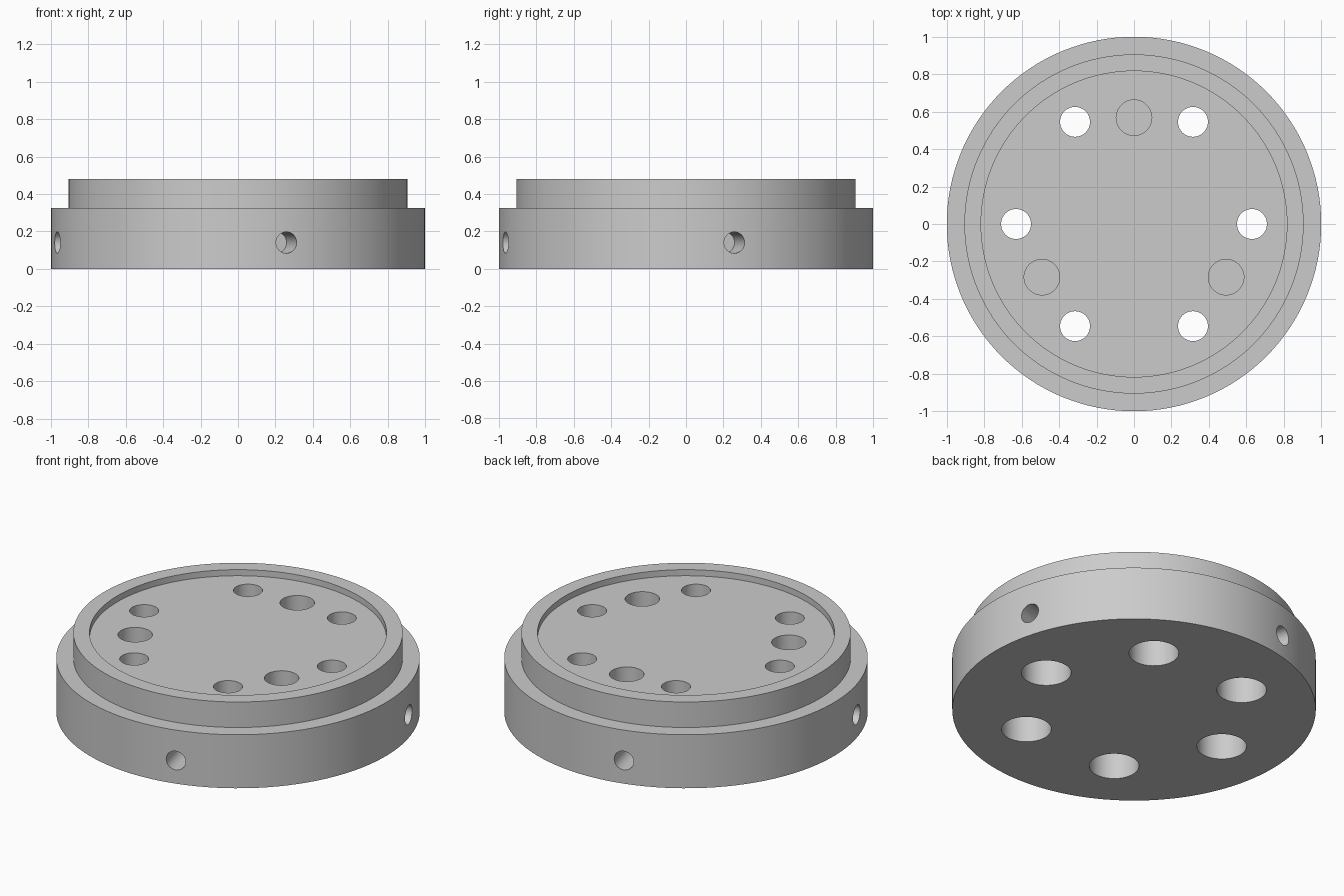
import bpy
import bmesh
import math
from mathutils import Matrix, Vector

cube = bpy.data.objects.get("Cube")
if cube:
    bpy.data.objects.remove(cube, do_unlink=True)


def add_lathe(bm, profile, segments, matrix=Matrix()):
    """Turned solid from (radius, height) pairs, with a flat cap at each end."""
    rings = []
    for radius, height in profile:
        ring = []
        for i in range(segments):
            a = math.tau * i / segments
            ring.append(bm.verts.new(matrix @ Vector((radius * math.cos(a), radius * math.sin(a), height))))
        rings.append(ring)
    faces = [bm.faces.new(rings[0][::-1]), bm.faces.new(rings[-1])]
    for low, high in zip(rings, rings[1:]):
        for i in range(segments):
            j = (i + 1) % segments
            faces.append(bm.faces.new((low[i], low[j], high[j], high[i])))
    bmesh.ops.recalc_face_normals(bm, faces=faces)


def make_object(name, bm):
    mesh = bpy.data.meshes.new(name)
    bm.to_mesh(mesh)
    bm.free()
    obj = bpy.data.objects.new(name, mesh)
    bpy.context.collection.objects.link(obj)
    return obj


def polar(radius, degrees, z=0.0):
    a = math.radians(degrees)
    return Matrix.Translation((radius * math.cos(a), radius * math.sin(a), z))


FLOOR = 0.443

# Stepped disc with a raised rim and a shallow recess
bm = bmesh.new()
add_lathe(bm, [(1, 0), (1, 0.325), (0.906, 0.325), (0.906, 0.48),
               (0.817, 0.48), (0.817, FLOOR)], 128)
disc = make_object("flange_disc", bm)

# All the drilled holes form one cutter
bm = bmesh.new()
# Counterbored bolt holes, wide from below
for k in range(6):
    add_lathe(bm, [(0.137, -0.1), (0.137, 0.2), (0.08, 0.2), (0.08, 0.6)], 48, polar(0.63, 60 * k))
# Blind pockets in the recess floor
for k in range(3):
    add_lathe(bm, [(0.095, FLOOR - 0.2), (0.095, 0.6)], 48, polar(0.568, 90 + 120 * k))
# Radial holes in the side wall
for k in range(4):
    turn = Matrix.Rotation(math.radians(15 + 90 * k), 4, 'Z')
    lay = Matrix.Translation((0, 0, 0.14)) @ Matrix.Rotation(math.pi / 2, 4, 'Y')
    add_lathe(bm, [(0.057, 0.79), (0.057, 1.1)], 40, turn @ lay)
drills = make_object("drill_cutter", bm)
drills.hide_render = True

cut = disc.modifiers.new("drilled_holes", 'BOOLEAN')
cut.operation = 'DIFFERENCE'
cut.solver = 'EXACT'
cut.object = drills

# Apply the cut, then shade smooth with sharp edges kept
bpy.ops.object.select_all(action='DESELECT')
disc.select_set(True)
bpy.context.view_layer.objects.active = disc
bpy.ops.object.modifier_apply(modifier=cut.name)
bpy.data.objects.remove(drills, do_unlink=True)

# Plain grey metal
grey = bpy.data.materials.new("plain_grey")
grey.use_nodes = True
colour = (0.6, 0.6, 0.6, 1)
grey.diffuse_color = colour
grey.node_tree.nodes["Principled BSDF"].inputs["Base Color"].default_value = colour
disc.data.materials.clear()
disc.data.materials.append(grey)
bpy.ops.object.shade_smooth_by_angle(angle=math.radians(30))
